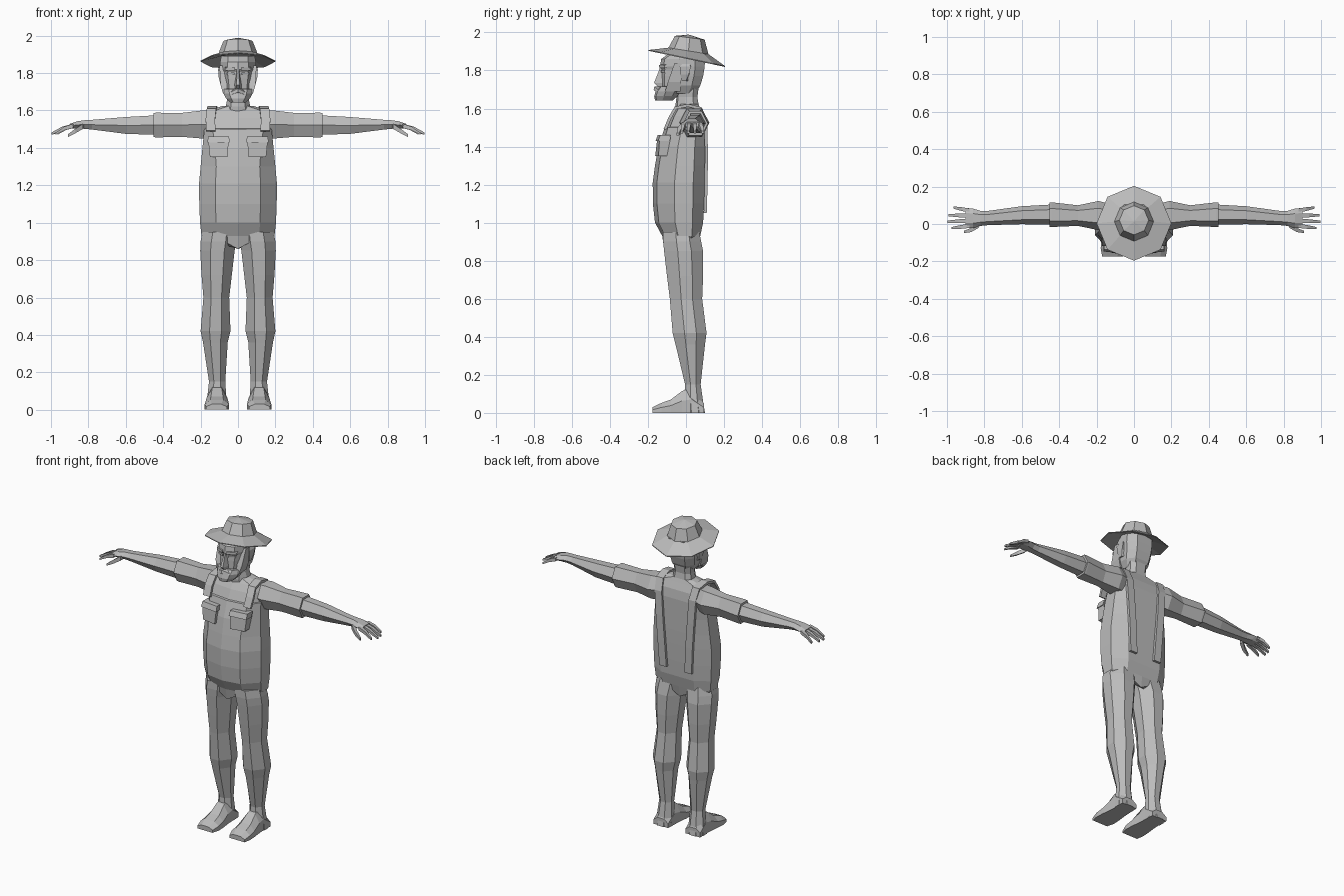
import bpy, bmesh, math

mat = bpy.data.materials.new("plain grey")
mat.diffuse_color = (0.5, 0.5, 0.5, 1)


def loft(name, rings, mirror=False):
    """Skin a list of equal-sized point rings, with closed ends."""
    bm = bmesh.new()
    rows = [[bm.verts.new(p) for p in r] for r in rings]
    n = len(rows[0])
    for a, b in zip(rows, rows[1:]):
        for i in range(n):
            j = (i + 1) % n
            bm.faces.new((a[i], a[j], b[j], b[i]))
    bm.faces.new(rows[0][::-1])
    bm.faces.new(rows[-1])
    bmesh.ops.recalc_face_normals(bm, faces=bm.faces)
    me = bpy.data.meshes.new(name)
    bm.to_mesh(me)
    bm.free()
    me.materials.append(mat)
    ob = bpy.data.objects.new(name, me)
    bpy.context.collection.objects.link(ob)
    if mirror:
        ob.modifiers.new("mirror", 'MIRROR').use_mirror_merge = False
    return ob


def body(z, w, yf, yb, k=0.58, drop=0.0):
    """Ten-sided level section, optionally lower along the centre."""
    d = yb - yf
    half = [(0, yf, z - drop), (k * w, yf + .08 * d, z), (w, yf + .42 * d, z),
            (w, yb - .22 * d, z), (k * w, yb, z), (0, yb, z - drop)]
    return half + [(-x, y, zz) for x, y, zz in half[-2:0:-1]]


def leg(z, x0, x1, y0, y1):
    """Eight-sided leg section from its extents."""
    cx, hx, cy, hy = (x0 + x1) / 2, (x1 - x0) / 2, (y0 + y1) / 2, (y1 - y0) / 2
    return [(cx + hx * a, cy + hy * b, z) for a, b in
            ((-.4, -1), (.4, -1), (1, -.3), (1, .4), (.4, 1), (-.4, 1), (-1, .4), (-1, -.3))]


def across(x, yc, zc, hy, hz, n=6):
    """Section of a limb that runs sideways."""
    off = math.pi / 4 if n == 4 else 0
    s = math.sin(math.pi / 4) if n == 4 else math.sin(math.pi / 3)
    t = s if n == 4 else 1
    return [(x, yc + hy / t * math.cos(off + i * 2 * math.pi / n),
             zc + hz / s * math.sin(off + i * 2 * math.pi / n)) for i in range(n)]


def slab(y, x0, x1, z0, z1):
    """Upright rectangle at depth y."""
    return [(x0, y, z0), (x1, y, z0), (x1, y, z1), (x0, y, z1)]


# Torso with a round belly and a small step at the bib top
loft("torso", [body(*r) for r in (
    (.915, .185, -.115, .065, .55, .055), (.93, .195, -.125, .075), (1.0, .203, -.163, .09),
    (1.10, .207, -.174, .095), (1.21, .208, -.175, .098), (1.30, .200, -.163, .10),
    (1.40, .190, -.145, .10, .65), (1.50, .180, -.112, .10, .75), (1.503, .178, -.10, .10, .75),
    (1.56, .172, -.075, .092, .75), (1.60, .160, -.05, .075, .75), (1.625, .08, -.035, .065))])

# Trouser legs and ankles
loft("leg", [leg(*r) for r in (
    (.95, .005, .19, -.12, .07), (.90, .008, .20, -.12, .08), (.85, .018, .202, -.115, .09),
    (.72, .033, .195, -.10, .09), (.60, .047, .185, -.085, .085), (.42, .04, .20, -.07, .108),
    (.36, .055, .187, -.055, .10), (.15, .068, .155, -.005, .077), (.06, .062, .165, -.01, .09),
    (0, .06, .17, -.01, .10))], True)

# Shoes
loft("shoe", [[(x0, y, 0), (x1, y, 0), (x1, y, z * .55), (x1 - .03, y, z),
               (x0 + .03, y, z), (x0, y, z * .55)] for y, x0, x1, z in (
    (.095, .062, .168, .05), (.03, .06, .165, .13), (-.02, .057, .168, .115),
    (-.08, .05, .175, .07), (-.13, .048, .178, .052), (-.175, .06, .17, .03))], True)

# Sleeves, forearms and palms
loft("sleeve", [across(*r) for r in (
    (.12, .035, 1.53, .07, .07), (.19, .045, 1.525, .078, .075), (.30, .045, 1.523, .055, .064),
    (.44, .05, 1.522, .066, .066), (.452, .05, 1.522, .066, .064))], True)
loft("forearm", [across(*r) for r in (
    (.44, .05, 1.522, .054, .052), (.60, .047, 1.52, .048, .045),
    (.78, .032, 1.524, .038, .026), (.82, .03, 1.525, .04, .023),
    (.86, .03, 1.523, .052, .019), (.90, .032, 1.515, .054, .013))], True)

# Fingers and thumb
for i, (y0, y1, tip) in enumerate(((-.01, -.022, .975), (.018, .012, .998),
                                   (.045, .047, .992), (.072, .088, .965))):
    loft("finger_%d" % (i + 1), [across(*r, 4) for r in (
        (.88, y0, 1.518, .011, .011), ((.88 + tip) / 2, (y0 + y1) / 2, 1.504, .010, .010),
        (tip, y1, 1.476, .006, .006))], True)
loft("thumb", [across(*r, 4) for r in (
    (.83, -.005, 1.515, .015, .014), (.87, -.032, 1.49, .011, .012),
    (.91, -.043, 1.465, .006, .007))], True)

# Shoulder straps
path = ((.145, -.110, 1.49), (.148, -.085, 1.55), (.142, -.055, 1.603), (.137, .01, 1.617),
        (.13, .078, 1.60), (.122, .104, 1.53), (.112, .107, 1.38), (.10, .106, 1.22),
        (.09, .101, 1.05))
rings = []
for i, (x, y, z) in enumerate(path):
    a, b = path[max(i - 1, 0)], path[min(i + 1, len(path) - 1)]
    ty, tz = b[1] - a[1], b[2] - a[2]
    m = math.hypot(ty, tz)
    ny, nz = -tz / m * .008, ty / m * .008
    rings.append([(x + sx * .025, y + s * ny, z + s * nz)
                  for sx, s in ((-1, -1), (1, -1), (1, 1), (-1, 1))])
loft("shoulder_strap", rings, True)

# Chest pockets with flaps
loft("chest_pocket", [[(.055, -.13, 1.35), (.15, -.10, 1.35), (.15, -.145, 1.35), (.055, -.162, 1.35)],
                      [(.05, -.10, 1.45), (.16, -.08, 1.45), (.16, -.138, 1.45), (.05, -.15, 1.45)]], True)
loft("pocket_flap", [[(.045, -.13, 1.43), (.163, -.09, 1.43), (.163, -.147, 1.43), (.045, -.16, 1.43)],
                     [(.048, -.10, 1.462), (.16, -.08, 1.462), (.16, -.135, 1.462), (.048, -.148, 1.462)]], True)

# Neck and head
loft("neck", [body(*r) for r in (
    (1.57, .085, -.05, .08), (1.62, .066, -.055, .066), (1.66, .058, -.05, .06), (1.74, .065, -.05, .07))])
loft("head", [body(*r) for r in (
    (1.68, .06, -.12, .05), (1.72, .082, -.13, .075), (1.77, .09, -.130, .09),
    (1.805, .093, -.128, .096), (1.82, .095, -.137, .098), (1.86, .095, -.13, .10), (1.89, .09, -.09, .105))])

# Beard, sideburns and moustache
loft("beard", [body(*r) for r in (
    (1.642, .042, -.163, -.07), (1.665, .064, -.167, -.045), (1.69, .078, -.160, -.03),
    (1.715, .086, -.14, -.02))])
loft("sideburn", [[(x, y0, z), (.06, y0, z), (.06, y1, z), (x, y1, z)] for z, x, y0, y1 in (
    (1.69, .080, -.11, -.03), (1.74, .094, -.095, -.025), (1.84, .099, -.06, -.03))], True)
loft("moustache", [slab(-.10, 0, .045, 1.69, 1.715),
                   [(0, -.17, 1.697), (.045, -.148, 1.682), (.04, -.145, 1.698), (0, -.166, 1.717)]], True)

# Nose, brows, eyes and ears
loft("nose", [[(-a, -.11, z), (a, -.11, z), (.4 * a, y, z), (-.4 * a, y, z)] for z, a, y in (
    (1.712, .02, -.145), (1.735, .022, -.168), (1.80, .012, -.142), (1.825, .012, -.135))])
loft("brow", [slab(-.10, .015, .07, 1.815, 1.832),
              [(.015, -.143, 1.815), (.07, -.113, 1.812), (.07, -.113, 1.828), (.015, -.141, 1.83)]], True)
loft("eye", [slab(-.10, .02, .06, 1.79, 1.803),
             [(.02, -.131, 1.79), (.06, -.114, 1.79), (.06, -.114, 1.803), (.02, -.131, 1.803)]], True)
loft("ear", [[(.08, -.02, z), (x, y0, z), (x, y1, z), (.08, .02, z)] for z, x, y0, y1 in (
    (1.745, .095, -.022, .0), (1.78, .104, -.03, .015), (1.82, .106, -.033, .026),
    (1.835, .098, -.02, .018))], True)


def hat_ring(r, z, cy, slope):
    return [(r * math.sin(i * math.pi / 4), cy + r * math.cos(i * math.pi / 4),
             z - slope * r * math.cos(i * math.pi / 4)) for i in range(8)]


# Wide tilted hat: thin drooping brim, tapered crown, shallow peak
loft("hat", [hat_ring(*r) for r in (
    (.09, 1.888, .01, .15), (.2, 1.861, .004, .21), (.2, 1.866, .004, .21), (.105, 1.903, .013, .16),
    (.078, 1.972, .02, .13), (.004, 1.988, .015, .1))])
